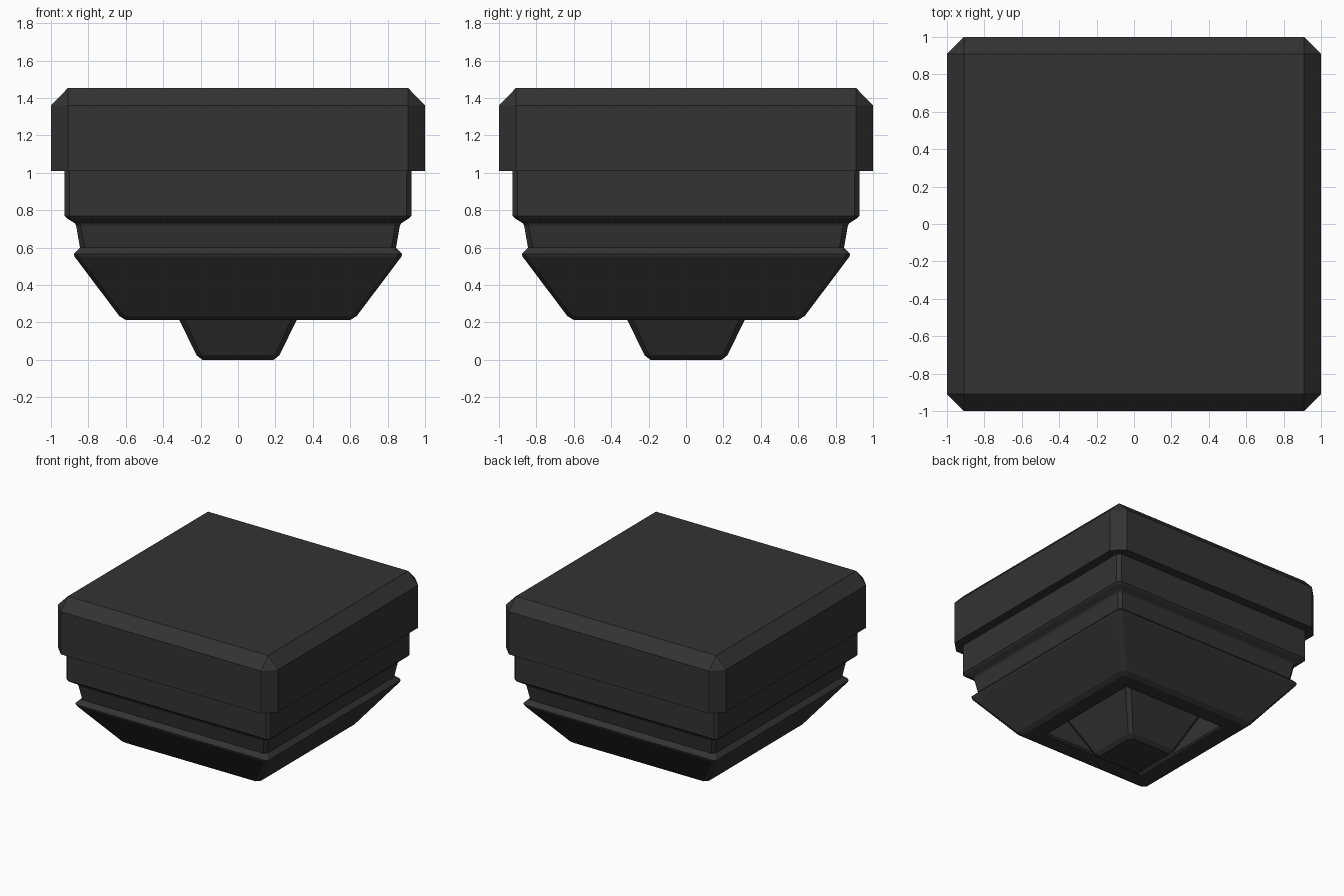
import bpy, bmesh

if "Cube" in bpy.data.objects:
    bpy.data.objects.remove(bpy.data.objects["Cube"])

mat = bpy.data.materials.new("charcoal")
mat.diffuse_color = (0.033, 0.033, 0.033, 1)
mat.use_nodes = True
mat.node_tree.nodes["Principled BSDF"].inputs["Base Color"].default_value = mat.diffuse_color


def ring(bm, h, z, c):
    """Square loop of half width h with corners cut by c."""
    k = h - c
    pts = [(k, -h), (h, -k), (h, k), (k, h), (-k, h), (-h, k), (-h, -k), (-k, -h)]
    return [bm.verts.new((*p, z)) for p in pts]


def loft(name, profile, cap_start=True, cap_end=True):
    """Stack of chamfered square loops; profile rows are (half width, z, corner cut)."""
    bm = bmesh.new()
    loops = [ring(bm, *row) for row in profile]
    for a, b in zip(loops, loops[1:]):
        for i in range(8):
            j = (i + 1) % 8
            bm.faces.new((a[i], a[j], b[j], b[i]))
    if cap_start:
        bm.faces.new(loops[0][::-1])
    if cap_end:
        bm.faces.new(loops[-1])
    bmesh.ops.remove_doubles(bm, verts=bm.verts, dist=1e-5)
    bmesh.ops.recalc_face_normals(bm, faces=bm.faces)
    me = bpy.data.meshes.new(name)
    bm.to_mesh(me)
    bm.free()
    me.materials.append(mat)
    ob = bpy.data.objects.new(name, me)
    bpy.context.collection.objects.link(ob)
    return ob


# Wide top slab with a bevelled upper edge
loft("top_slab", [(1.0, 1.01, .09), (1.0, 1.36, .09), (.91, 1.453, 0)])

# Stepped body, neck, tapered skirt, and the recess in its underside
loft("stepped_body", [
    (.927, 1.01, .025), (.927, .77, .025), (.915, .757, .025),
    (.872, .73, .025), (.865, .715, .025), (.845, .60, .025),
    (.878, .565, .02), (.874, .552, .025), (.635, .235, .03),
    (.60, .213, .02), (.475, .213, .01), (.46, .225, .01), (.46, .48, .01)])

# Small tapered foot hanging out of the recess
loft("centre_foot", [
    (.19, 0, .02), (.222, .025, .025), (.312, .21, .03), (.44, .47, .03)])
